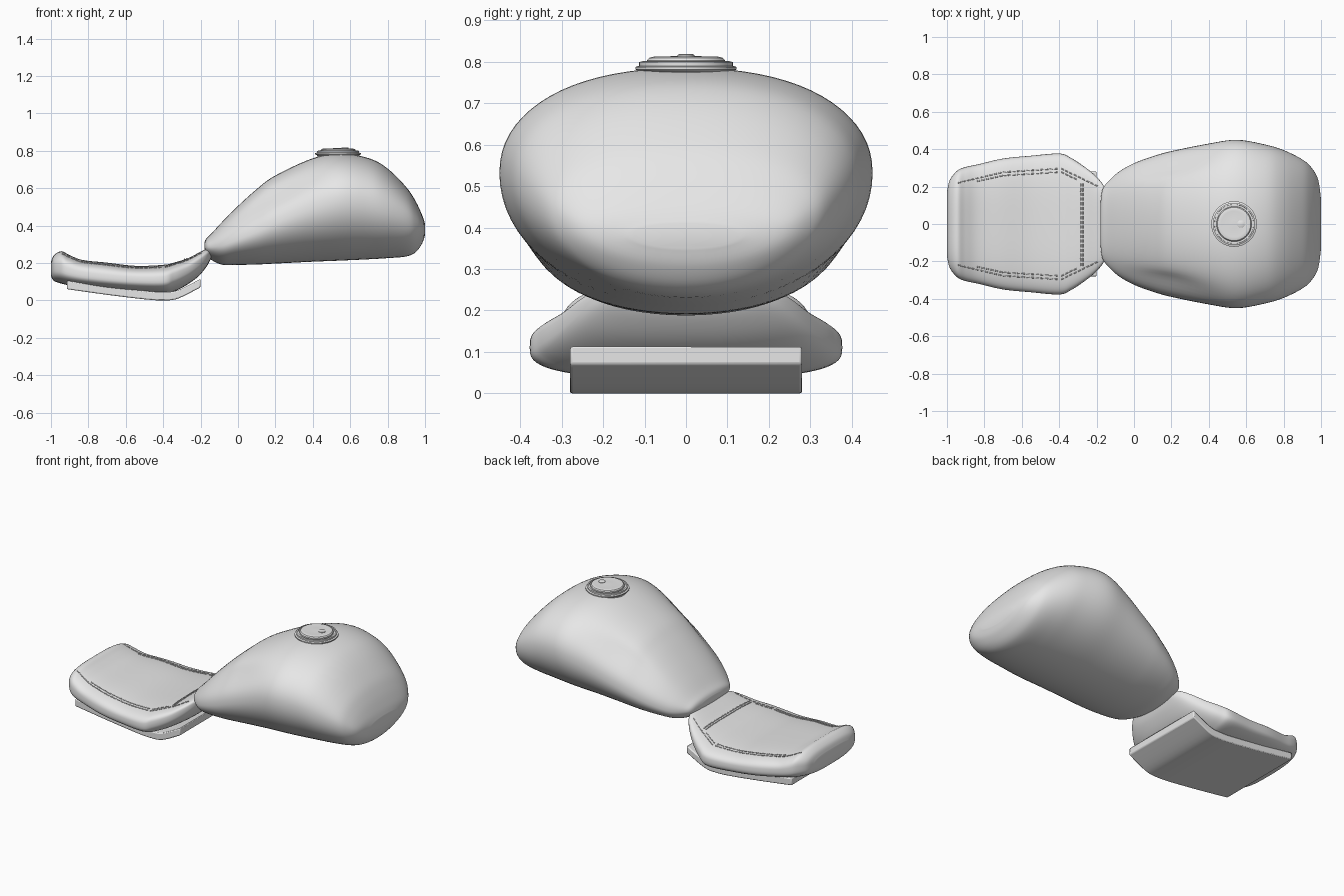
import bpy
import bmesh
from math import sin, cos, pi, exp, copysign
from mathutils import Vector

if "Cube" in bpy.data.objects:
    bpy.data.objects.remove(bpy.data.objects["Cube"])

grey = bpy.data.materials.new("plain grey")
grey.use_nodes = True
grey.diffuse_color = (0.8, 0.8, 0.8, 1)
grey.node_tree.nodes["Principled BSDF"].inputs["Base Color"].default_value = (0.8, 0.8, 0.8, 1)


def finish(bm, name, angle=0.6):
    bmesh.ops.recalc_face_normals(bm, faces=bm.faces[:])
    mesh = bpy.data.meshes.new(name)
    bm.to_mesh(mesh)
    bm.free()
    mesh.materials.append(grey)
    obj = bpy.data.objects.new(name, mesh)
    bpy.context.collection.objects.link(obj)
    bpy.ops.object.select_all(action='DESELECT')
    obj.select_set(True)
    bpy.context.view_layer.objects.active = obj
    bpy.ops.object.shade_smooth_by_angle(angle=angle)
    return obj


def smooth_rows(rows, steps):
    """Catmull-Rom interpolation between stations."""
    out = []
    last = len(rows) - 1
    for i in range(last):
        a, b, c, d = (Vector(rows[max(0, min(last, i + k))]) for k in (-1, 0, 1, 2))
        for s in range(steps):
            t = s / steps
            out.append(b + (c - a) * (t / 2) + (a * 2 - b * 5 + c * 4 - d) * (t * t / 2)
                       + (b * 3 - a - c * 3 + d) * (t ** 3 / 2))
    return out + [Vector(rows[-1])]


def power(v, p):
    return copysign(abs(v) ** p, v)


def skin(rings, name, angle=0.6):
    """Bridge equal rings of points and close both ends."""
    bm = bmesh.new()
    loops = [[bm.verts.new(p) for p in ring] for ring in rings]
    n = len(loops[0])
    for a, b in zip(loops, loops[1:]):
        for k in range(n):
            bm.faces.new((a[k], a[(k + 1) % n], b[(k + 1) % n], b[k]))
    for end in (loops[0], loops[-1]):
        bm.faces.new(end)
    return finish(bm, name, angle)


def lofted(rows, name, upper, lower, dent, sides=72):
    rings = []
    for x, w, low, mid, top in rows:
        ring = []
        for k in range(sides):
            t = 2 * pi * k / sides
            p, h = (upper, top - mid) if sin(t) >= 0 else (lower, mid - low)
            y = w * power(cos(t), p) * (1 - dent(x, t))
            ring.append((x, y, mid + h * power(sin(t), p)))
        rings.append(ring)
    return skin(rings, name, 1.0)


# Fuel tank: x, half width, bottom, widest height, top
tank = smooth_rows([
    (-.18, .10, .27, .29, .31), (-.17, .18, .245, .285, .33), (-.14, .225, .215, .285, .36),
    (-.08, .28, .19, .295, .425), (0, .325, .19, .325, .505), (.1, .362, .192, .365, .595),
    (.2, .39, .197, .41, .668), (.4, .43, .207, .49, .76), (.55, .45, .213, .53, .785),
    (.7, .425, .22, .52, .76), (.8, .395, .226, .49, .705), (.9, .345, .235, .45, .605),
    (.95, .30, .258, .42, .53), (.985, .235, .305, .395, .455), (1, .13, .35, .38, .41)], 5)


def knee_dent(x, t):
    # shallow scoop on the upper rear flanks
    side = t if t < pi / 2 else pi - t
    along = exp(-((x - .18) / .2) ** 2)
    return .11 * along * exp(-((side - .62) / .28) ** 2)


lofted(tank, "fuel_tank", .9, 1, knee_dent)

# Seat cushion, same station layout
seat = smooth_rows([
    (-1, .17, .13, .17, .205), (-.985, .235, .105, .17, .24), (-.945, .285, .09, .165, .263),
    (-.9, .305, .08, .15, .242), (-.83, .32, .07, .135, .216), (-.7, .35, .055, .12, .202),
    (-.55, .365, .042, .11, .185), (-.4, .377, .036, .11, .19), (-.34, .355, .048, .13, .203),
    (-.27, .31, .085, .16, .225), (-.21, .262, .13, .2, .255), (-.165, .21, .185, .235, .277),
    (-.14, .15, .235, .255, .272)], 5)
UPPER = .62
lofted(seat, "seat_cushion", UPPER, .7, lambda x, t: 0)


def seat_top(x, y):
    for a, b in zip(seat, seat[1:]):
        if a[0] <= x <= b[0]:
            r = a.lerp(b, (x - a[0]) / (b[0] - a[0]))
            q = max(0, 1 - abs(y / r[1]) ** (2 / UPPER))
            return r[3] + (r[4] - r[3]) * q ** (UPPER / 2)
    return seat[0][4]


# Stitching: short thread pieces lying on the cushion
stitches = []


def sew(points, dash=.017, gap=.008):
    for a, b in zip(points, points[1:]):
        a, b = Vector(a), Vector(b)
        run = (b - a).length
        along, d = (b - a) / run, 0
        while d + dash <= run:
            ends = [a + along * d, a + along * (d + dash)]
            stitches.append([(p.x, p.y, seat_top(p.x, p.y) + .001) for p in ends])
            d += dash + gap


for s in (1, -1):
    sew([(-.94, .22 * s), (-.87, .237 * s), (-.7, .277 * s), (-.39, .297 * s), (-.19, .2 * s)])
    sew([(-.84, .228 * s), (-.7, .259 * s), (-.39, .278 * s), (-.29, .23 * s)])
for x in (-.286, -.274):
    sew([(x, -.225), (x, .225)])

thread = bpy.data.curves.new("seat_stitching", 'CURVE')
thread.dimensions = '3D'
thread.bevel_depth = .003
thread.bevel_resolution = 1
thread.use_fill_caps = True
for piece in stitches:
    spline = thread.splines.new('POLY')
    spline.points.add(1)
    for point, co in zip(spline.points, piece):
        point.co = (*co, 1)
thread.materials.append(grey)
bpy.context.collection.objects.link(bpy.data.objects.new("seat_stitching", thread))

# Bent base pan under the cushion
pan = smooth_rows([(-.915, .06), (-.7, .03), (-.5, .006), (-.4, 0), (-.32, .01), (-.2, .07)], 5)
HALF = .28
base = skin([[(x, -HALF, z), (x, HALF, z), (x, HALF, z + .045), (x, -HALF, z + .045)]
             for x, z in pan], "seat_base_pan", .5)
bevel = base.modifiers.new("soft_edges", 'BEVEL')
bevel.width = .006
bevel.segments = 2


def lathe(name, profile, x, sides=48):
    rings = [[(x + r * cos(2 * pi * k / sides), r * sin(2 * pi * k / sides), z)
              for k in range(sides)] for r, z in profile]
    return skin(rings, name)


# Filler cap: flange, lid and lock
CAP_X = .535
lathe("cap_flange", [(.105, .74), (.112, .775), (.122, .781), (.122, .787), (.113, .79),
                     (.113, .799), (.105, .801), (.104, .794), (.09, .794)], CAP_X)
lathe("cap_lid", [(.094, .78), (.094, .803), (.089, .809), (.078, .812),
                  (.07, .811), (.02, .814)], CAP_X)
lathe("cap_lock", [(.02, .805), (.02, .816), (.017, .818)], CAP_X + .037)
